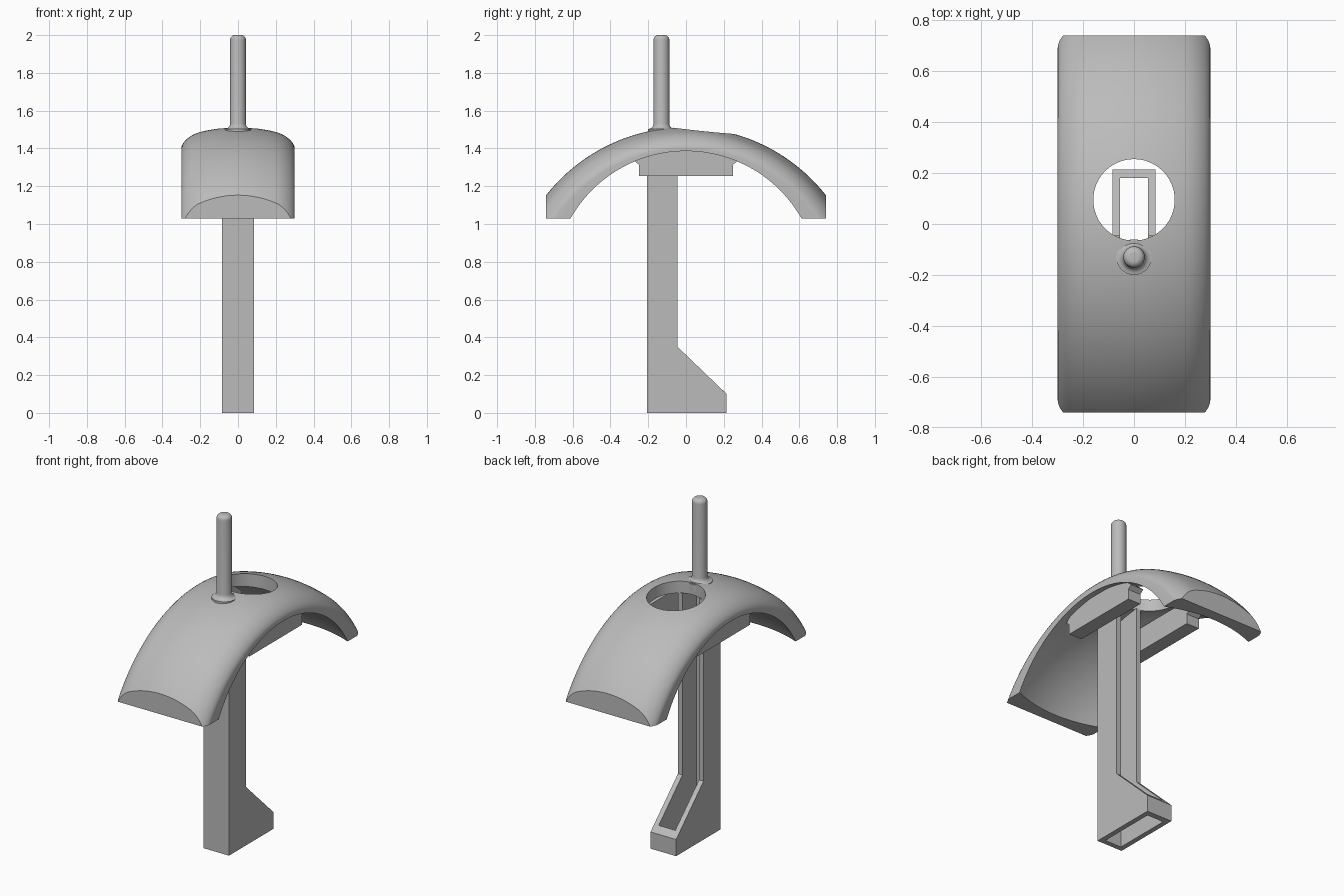
import bpy, bmesh
from math import sin, cos, pi, sqrt, radians
from mathutils import Matrix

if "Cube" in bpy.data.objects:
    bpy.data.objects.remove(bpy.data.objects["Cube"], do_unlink=True)

grey = bpy.data.materials.new("light grey plastic")
grey.use_nodes = True
grey.diffuse_color = (0.5, 0.5, 0.5, 1)
grey.node_tree.nodes["Principled BSDF"].inputs["Base Color"].default_value = (0.5, 0.5, 0.5, 1)


def finish(name, bm, smooth=False):
    bmesh.ops.recalc_face_normals(bm, faces=bm.faces)
    mesh = bpy.data.meshes.new(name)
    bm.to_mesh(mesh)
    bm.free()
    mesh.materials.append(grey)
    obj = bpy.data.objects.new(name, mesh)
    bpy.context.collection.objects.link(obj)
    if smooth:
        shade(obj)
    return obj


def select(obj):
    bpy.ops.object.select_all(action="DESELECT")
    obj.select_set(True)
    bpy.context.view_layer.objects.active = obj


def shade(obj):
    select(obj)
    bpy.ops.object.shade_smooth_by_angle(angle=radians(32))


def prism(name, outline, x0, x1):
    """Extrude a (y, z) outline from x0 to x1."""
    bm = bmesh.new()
    face = bm.faces.new([bm.verts.new((x0, y, z)) for y, z in outline])
    ext = bmesh.ops.extrude_face_region(bm, geom=[face])
    verts = [v for v in ext["geom"] if isinstance(v, bmesh.types.BMVert)]
    bmesh.ops.translate(bm, verts=verts, vec=(x1 - x0, 0, 0))
    return finish(name, bm)


def rect(y0, y1, z0, z1):
    return [(y0, z0), (y1, z0), (y1, z1), (y0, z1)]


def cut(obj, cutter, operation):
    select(obj)
    mod = obj.modifiers.new("cut", "BOOLEAN")
    mod.operation, mod.object, mod.solver = operation, cutter, "EXACT"
    bpy.ops.object.modifier_apply(modifier=mod.name)
    bpy.data.objects.remove(cutter, do_unlink=True)


# Arched, crowned shell: outer and inner arcs swept together
HALF = 0.3
OUT_C, IN_C = 0.57, 0.684


def outer_radius(x):
    edge = max(0, (abs(x) - 0.2) / 0.1)
    corner = 0.055 * (1 - sqrt(max(0, 1 - edge * edge)))
    return 1.512 - 0.025 * (x / 0.2) ** 2 - corner - OUT_C


def inner_radius(x):
    return 0.702 + 0.055 * (1 - (x / HALF) ** 2)


N, M = 32, 80
xs = [HALF * sin(pi * (i / N - 0.5)) for i in range(N + 1)]
bm = bmesh.new()
rings = []
for j in range(M + 1):
    a = radians(-75 + 150 * j / M)
    pts = [(x, sin(a) * outer_radius(x), OUT_C + cos(a) * outer_radius(x)) for x in xs]
    pts += [(x, sin(a) * inner_radius(x), IN_C + cos(a) * inner_radius(x)) for x in reversed(xs)]
    rings.append([bm.verts.new(p) for p in pts])
for r0, r1 in zip(rings, rings[1:]):
    for i in range(len(r0)):
        k = (i + 1) % len(r0)
        bm.faces.new((r0[i], r0[k], r1[k], r1[i]))
bm.faces.new(rings[0])
bm.faces.new(rings[-1])
shell = finish("arched_shell", bm)

# Trim the shell ends and bore the round opening
cut(shell, prism("trim_box", rect(-0.74, 0.74, 1.03, 2), -0.5, 0.5), "INTERSECT")
bm = bmesh.new()
bmesh.ops.create_cone(bm, cap_ends=True, segments=64, radius1=0.16, radius2=0.16, depth=1,
                      matrix=Matrix.Translation((0, 0.095, 1.5)))
cut(shell, finish("hole_cutter", bm), "DIFFERENCE")
shade(shell)

# Rails under the shell, flared where they meet it
rail = [(-0.25, 1.255), (0.25, 1.255), (0.25, 1.315), (0.275, 1.335),
        (0.2, 1.4), (-0.2, 1.4), (-0.275, 1.335), (-0.25, 1.315)]
for side, name in ((1, "left"), (-1, "right")):
    prism(name + "_rail", rail, side * 0.165, side * 0.25)

# Hollow column with a sloped, open foot
W, T, TOP = 0.085, 0.03, 1.44
FRONT, BACK, TOE = -0.207, -0.045, 0.215
wall = [(FRONT, 0), (TOE, 0), (TOE, 0.1), (BACK, 0.35), (BACK, TOP), (FRONT, TOP)]
for side, name in ((1, "left"), (-1, "right")):
    prism(name + "_column_wall", wall, side * (W - T), side * W)
prism("front_column_wall", rect(FRONT, FRONT + T, 0, TOP), T - W, W - T)
prism("toe_wall", [(TOE - 0.035, 0), (TOE, 0), (TOE, 0.1), (TOE - 0.035, 0.134)], T - W, W - T)

# Round post with a filleted base and softened tip
R, TIP = 0.042, 0.025
profile = [(0, 1.46), (0.07, 1.46), (0.07, 1.503)]
profile += [(0.07 - 0.028 * sin(t), 1.531 - 0.028 * cos(t)) for t in (pi / 8 * k for k in range(1, 5))]
profile += [(R - TIP + TIP * cos(t), 2 - TIP + TIP * sin(t)) for t in (pi / 12 * k for k in range(7))]
profile.append((0, 2))
bm = bmesh.new()
verts = [bm.verts.new((r, -0.13, z)) for r, z in profile]
edges = [bm.edges.new(pair) for pair in zip(verts, verts[1:])]
bmesh.ops.spin(bm, geom=verts + edges, cent=(0, -0.13, 0), axis=(0, 0, 1),
               angle=2 * pi, steps=40, use_duplicate=False)
bmesh.ops.remove_doubles(bm, verts=bm.verts, dist=0.0005)
finish("post", bm, smooth=True)
